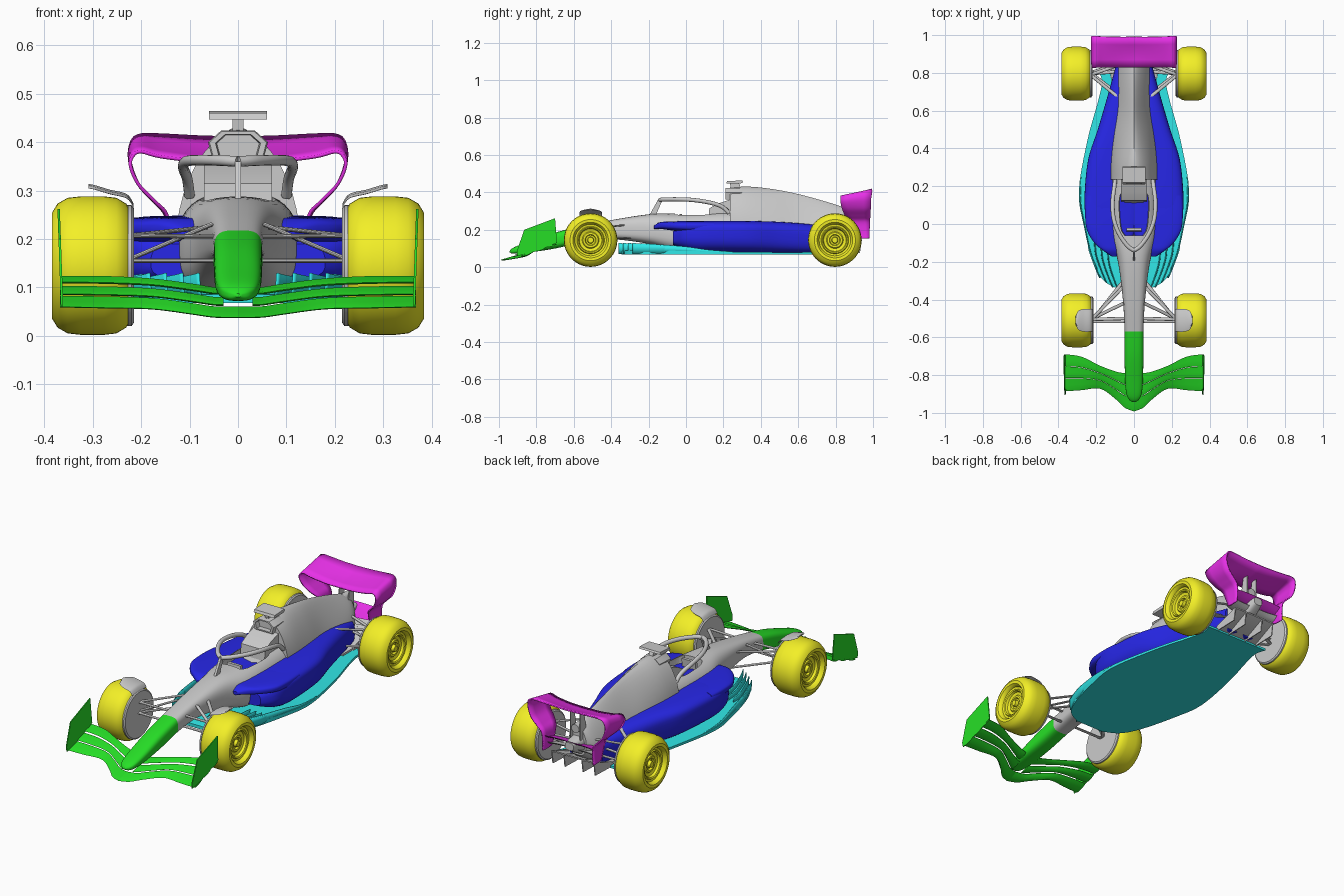
import bpy, bmesh, math
from mathutils import Vector

COL = {"green": (.02, .75, .02, 1), "yellow": (.9, .87, .02, 1), "blue": (.02, .02, .8, 1),
       "cyan": (.03, .8, .8, 1), "magenta": (.8, .03, .8, 1)}
MATS = {}
for k, c in COL.items():
    MATS[k] = bpy.data.materials.new(k)
    MATS[k].diffuse_color = c


def smooth(keys, n=5):
    """Catmull-Rom interpolation of tuples."""
    out = []
    for i in range(len(keys) - 1):
        p = [keys[max(i - 1, 0)], keys[i], keys[i + 1], keys[min(i + 2, len(keys) - 1)]]
        for j in range(n):
            t = j / n
            out.append(tuple(.5 * (2 * b + (c - a) * t + (2 * a - 5 * b + 4 * c - d) * t * t
                             + (3 * b - a - 3 * c + d) * t ** 3) for a, b, c, d in zip(*p)))
    return out + [tuple(keys[-1])]


def loft(name, rings, col=None, mirror=False, closed=True, thick=0):
    """Skin a list of point rings; open strips become sheets with a thickness."""
    bm = bmesh.new()
    vs = [[bm.verts.new(p) for p in r] for r in rings]
    n = len(rings[0])
    for a, b in zip(vs, vs[1:]):
        for i in range(n if closed else n - 1):
            j = (i + 1) % n
            bm.faces.new((a[i], a[j], b[j], b[i]))
    if closed:
        bm.faces.new(vs[0])
        bm.faces.new(vs[-1])
    bmesh.ops.recalc_face_normals(bm, faces=bm.faces)
    me = bpy.data.meshes.new(name)
    bm.to_mesh(me)
    bm.free()
    ob = bpy.data.objects.new(name, me)
    bpy.context.collection.objects.link(ob)
    if col:
        me.materials.append(MATS[col])
    if mirror:
        ob.modifiers.new("Mirror", 'MIRROR')
    if thick:
        m = ob.modifiers.new("Solidify", 'SOLIDIFY')
        m.thickness, m.offset = thick, 0
    return ob


def hull(name, keys, col=None, mirror=False, n=40, low=3.0):
    """Body along y. Key: y, centre x, half width, widest z, top z, bottom z, top exponent."""
    rings = []
    for y, xc, w, zm, zt, zb, e in smooth(keys):
        ring = []
        for i in range(n):
            a = 2 * math.pi * i / n
            c, s = math.cos(a), math.sin(a)
            k = 2 / (e if s >= 0 else low)
            ring.append((xc + w * math.copysign(abs(c) ** k, c), y,
                         zm + (zt - zm) * s ** k if s >= 0 else zm - (zm - zb) * (-s) ** k))
        rings.append(ring)
    return loft(name, rings, col, mirror)


def foil(name, keys, col=None, t=.004, camber=.008):
    """Mirrored wing. Key: x, leading y, leading z, trailing y, trailing z."""
    shape = [(0, 0), (.15, .8), (.5, 1), (.8, .7), (1, .15), (1, -.15), (.8, -.7), (.5, -1), (.15, -.8)]
    return loft(name, [[(x, y0 + (y1 - y0) * f, z0 + (z1 - z0) * f + t * h - camber * 4 * f * (1 - f))
                        for f, h in shape] for x, y0, z0, y1, z1 in smooth(keys)], col, True)


def prism(name, yz, x0, x1, col=None, mirror=True, lean=0):
    return loft(name, [[(x + lean * z, y, z) for y, z in yz] for x in (x0, x1)], col, mirror)


def tube(name, pts, r, flat=1.0, n=12):
    pts = [Vector(p) for p in pts]
    rings = []
    for i, p in enumerate(pts):
        d = (pts[min(i + 1, len(pts) - 1)] - pts[max(i - 1, 0)]).normalized()
        u = d.cross(Vector((0, 0, 1))).normalized()
        v = u.cross(d)
        rings.append([p + u * r * math.cos(2 * math.pi * k / n) + v * r * flat * math.sin(2 * math.pi * k / n)
                      for k in range(n)])
    return loft(name, rings, None, True)


def lathe(name, prof, y, z, col=None, n=56):
    """Revolve (x, radius) points about a wheel axle."""
    return loft(name, [[(x, y + r * math.cos(2 * math.pi * k / n), z + r * math.sin(2 * math.pi * k / n))
                        for k in range(n)] for x, r in prof], col, True)


# Wheels with inner covers
for name, y, x0 in (("front", -.51, .221), ("rear", .796, .227)):
    lathe(name + "_wheel", [(x0 + .04, .001), (x0 + .04, .09), (x0 + .004, .095), (x0, .11), (x0 + .01, .128),
          (x0 + .03, .14), (x0 + .055, .143), (.325, .143), (.352, .14), (.373, .128), (.384, .11), (.383, .095),
          (.376, .09), (.37, .086), (.362, .084), (.36, .074), (.366, .07), (.362, .064), (.35, .06), (.346, .045),
          (.352, .04), (.352, .03), (.342, .026), (.342, .018), (.36, .015), (.36, .001)], y, .145, "yellow")
    lathe(name + "_wheel_cover", [(x0 - .006, .001), (x0 - .006, .118), (x0 - .001, .125),
          (x0 + .006, .125), (x0 + .006, .001)], y, .145)
foil("wheel_winglet", [(.216, -.57, .265, -.45, .265), (.23, -.57, .284, -.45, .284), (.265, -.57, .293, -.45, .293),
     (.295, -.56, .302, -.46, .302), (.309, -.53, .305, -.49, .305)], None, .003, -.006)

# Nose and front wing
hull("nose", [(-.57, 0, .05, .17, .218, .13, 3.5), (-.7, 0, .05, .14, .185, .1, 3.2), (-.83, 0, .047, .11, .14, .08, 3),
     (-.9, 0, .04, .097, .115, .073, 2.6), (-.93, 0, .026, .089, .1, .073, 2.2), (-.943, 0, .006, .084, .087, .08, 2)],
     "green")
span = [(0, -.992, .038, -.79, .1), (.05, -.972, .039, -.79, .1), (.1, -.925, .046, -.78, .108),
        (.18, -.872, .056, -.75, .118), (.28, -.88, .058, -.702, .123), (.368, -.886, .06, -.69, .123)]
for i, (a, b) in enumerate(((0, .35), (.36, .67), (.68, 1))):
    foil("front_wing_element_%d" % (i + 1),
         [(max(x, .03 * (i > 0)), y0 + (y1 - y0) * a, z0 + (z1 - z0) * a + .004 * i, y0 + (y1 - y0) * b,
           z0 + (z1 - z0) * b) for x, y0, z0, y1, z1 in span], "green", .004, .003)
prism("front_wing_endplate", [(-.9, .06), (-.905, .085), (-.865, .2), (-.70, .262), (-.69, .13), (-.8, .085)],
      .359, .364, "green", lean=.035)

# Chassis with cockpit opening
chassis = hull("chassis", [(-.57, 0, .05, .17, .218, .13, 3.5), (-.41, 0, .058, .19, .25, .15, 3.4),
               (-.2, 0, .085, .19, .283, .125, 2.7), (-.06, 0, .123, .18, .288, .085, 2.5),
               (.1, 0, .128, .18, .295, .08, 2.6), (.28, 0, .125, .18, .3, .08, 2.6)])
cutter = hull("cockpit_cutter", [(-.06, 0, .05, .3, .4, .2, 5), (-.02, 0, .07, .3, .4, .19, 5),
              (.1, 0, .08, .3, .4, .19, 5), (.16, 0, .072, .3, .4, .19, 5)])
cutter.hide_render = True
cutter.hide_set(True)
cut = chassis.modifiers.new("Cockpit", 'BOOLEAN')
cut.operation, cut.object = 'DIFFERENCE', cutter
prism("headrest", [(.12, .26), (.125, .315), (.17, .34), (.26, .37), (.26, .26)], 0, .07)
prism("seat", [(.02, .18), (.03, .2), (.1, .22), (.14, .29), (.16, .29), (.16, .18)], 0, .05)
prism("steering_wheel", [(-.04, .24), (-.035, .285), (-.02, .285), (-.025, .24)], 0, .04)

# Halo
tube("halo_ring", smooth([(0, -.14, .36), (.035, -.115, .362), (.08, -.05, .363), (.108, .03, .36),
     (.113, .12, .347), (.105, .19, .325), (.1, .23, .29)]), .011)
prism("halo_strut", [(-.2, .27), (-.15, .36), (-.125, .36), (-.165, .27)], 0, .006)

# Engine cover, air intake and camera
hull("engine_cover", [(.235, 0, .128, .2, .425, .08, 1.8), (.33, 0, .126, .2, .431, .08, 1.65),
     (.46, 0, .118, .19, .418, .08, 1.4), (.62, 0, .1, .18, .386, .08, 1.2), (.83, 0, .085, .19, .325, .1, 1.3),
     (.9, 0, .05, .21, .29, .14, 1.8)])
trap = [(-.035, .424), (.035, .424), (.062, .4), (.052, .362), (-.052, .362), (-.062, .4)]
loft("air_intake", [[(x * s, y, .393 + (z - .393) * s) for x, z in trap]
     for y, s in ((.3, .9), (.215, 1), (.21, .95), (.21, .75), (.27, .65))])
prism("camera_stem", [(.24, .41), (.235, .455), (.28, .455), (.3, .41)], 0, .011)
prism("camera_bar", [(.215, .447), (.22, .46), (.3, .464), (.305, .455), (.29, .447)], 0, .06)

# Sidepods with overhanging inlet lip
hull("sidepod", [(-.07, .12, .06, .15, .19, .12, 3), (-.02, .125, .11, .18, .225, .1, 3),
     (.05, .12, .137, .19, .244, .08, 3.5), (.15, .12, .142, .19, .248, .078, 3.5), (.34, .12, .123, .19, .247, .078, 3.2),
     (.5, .1, .092, .18, .242, .078, 2.8), (.66, .075, .07, .17, .23, .078, 2.5), (.83, .05, .048, .16, .21, .08, 2.5)],
     "blue", True)
hull("sidepod_lip", [(-.172, .105, .012, .215, .222, .205, 2.5), (-.14, .115, .05, .222, .24, .205, 3),
     (-.1, .12, .09, .222, .244, .2, 3), (-.03, .12, .13, .222, .246, .19, 3), (.06, .12, .139, .222, .247, .18, 3),
     (.15, .12, .135, .222, .246, .18, 3)], "blue", True)

# Floor with front fences and raised edge
floor = smooth([(-.345, .08, .085), (-.3, .16, .09), (-.2, .215, .09), (0, .268, .087), (.18, .292, .083),
                (.45, .245, .08), (.65, .19, .08), (.75, .17, .08), (.805, .185, .08)])
loft("floor", [[(-w, y, .068), (w, y, .068), (w, y, z), (-w, y, z)] for y, w, z in floor], "cyan")
for i in range(4):
    x = .1 + .034 * i
    pts = smooth([(x - .025, -.36 + .025 * i), (x, -.3 + .025 * i), (x + .03, -.2 + .02 * i), (x + .035, -.1)], 4)
    loft("floor_fence_%d" % (i + 1), [[(px, y, .072), (px + .004, y, .1), (px + .006, y, .13 - .02 * k / len(pts))]
         for k, (px, y) in enumerate(pts)], "cyan", True, False, .004)
loft("floor_edge", [[(w - .006, y, .075), (w - .003, y, h)] for y, w, h in
     smooth([(-.24, .2, .128), (-.15, .235, .122), (0, .268, .11), (.12, .288, .093), (.25, .285, .083)])],
     "cyan", True, False, .005)

# Rear wing: plane rolling over into the endplates
wing = smooth([(0, .83, .36, 0, .99, .409), (.08, .83, .361, .08, .99, .411), (.16, .83, .37, .16, .992, .415),
               (.2, .828, .38, .2, .995, .415), (.217, .826, .372, .219, .995, .402), (.222, .826, .35, .224, .99, .365),
               (.205, .835, .312, .207, .988, .315), (.172, .85, .278, .175, .986, .28), (.147, .87, .25, .15, .984, .25),
               (.142, .89, .2, .145, .982, .2), (.145, .91, .157, .148, .98, .155)], 5)
loft("rear_wing", [[(x0 + (x1 - x0) * f, y0 + (y1 - y0) * f, z0 + (z1 - z0) * f - .04 * f * (1 - f) * max(0, 1 - 5 * x0))
     for f in (0, .25, .5, .75, 1)] for x0, y0, z0, x1, y1, z1 in wing], "magenta", True, False, .007)
foil("beam_wing", [(0, .88, .2, .97, .235), (.08, .88, .2, .97, .235), (.145, .89, .2, .97, .23)], "magenta")
foil("beam_wing_lower", [(0, .87, .17, .94, .19), (.08, .87, .17, .94, .19), (.145, .89, .17, .95, .19)])

# Gearbox, exhaust, pylon and diffuser
hull("crash_structure", [(.8, 0, .06, .2, .25, .12, 3), (.9, 0, .04, .2, .24, .15, 3), (.97, 0, .025, .21, .23, .19, 3)])
tube("exhaust", [(0, .78, .29), (0, .92, .285)], .022, n=20)
prism("wing_pylon", [(.86, .22), (.89, .37), (.92, .37), (.92, .22)], .026, .031)
prism("diffuser", [(.7, .07), (.8, .075), (.94, .14), (.94, .147), (.8, .09), (.7, .09)], 0, .12)
for i, x in enumerate((.05, .12)):
    prism("diffuser_strake_%d" % (i + 1), [(.76, .07), (.93, .075), (.94, .145), (.8, .1)], x, x + .005)

# Suspension arms
arms = {"front_upper": ((.225, -.505, .207), [(.05, -.5, .205), (.055, -.33, .225)]),
        "front_lower": ((.225, -.515, .155), [(.045, -.515, .155), (.055, -.3, .155)]),
        "front_push": ((.22, -.5, .16), [(.055, -.42, .23)]),
        "rear_upper": ((.23, .79, .21), [(.07, .66, .225), (.06, .85, .22)]),
        "rear_lower": ((.23, .8, .12), [(.06, .67, .13), (.05, .86, .15)]),
        "rear_driveshaft": ((.23, .796, .15), [(.04, .81, .17)])}
for name, (hub, ends) in arms.items():
    for i, e in enumerate(ends):
        tube("%s_arm_%d" % (name, i + 1), [hub, e], .009, .5)

# Smooth shading with crisp edges
bpy.ops.object.select_all(action='DESELECT')
for ob in bpy.context.scene.objects:
    if ob.type == 'MESH' and ob is not cutter:
        ob.select_set(True)
        bpy.context.view_layer.objects.active = ob
bpy.ops.object.shade_smooth_by_angle(angle=math.radians(35))
